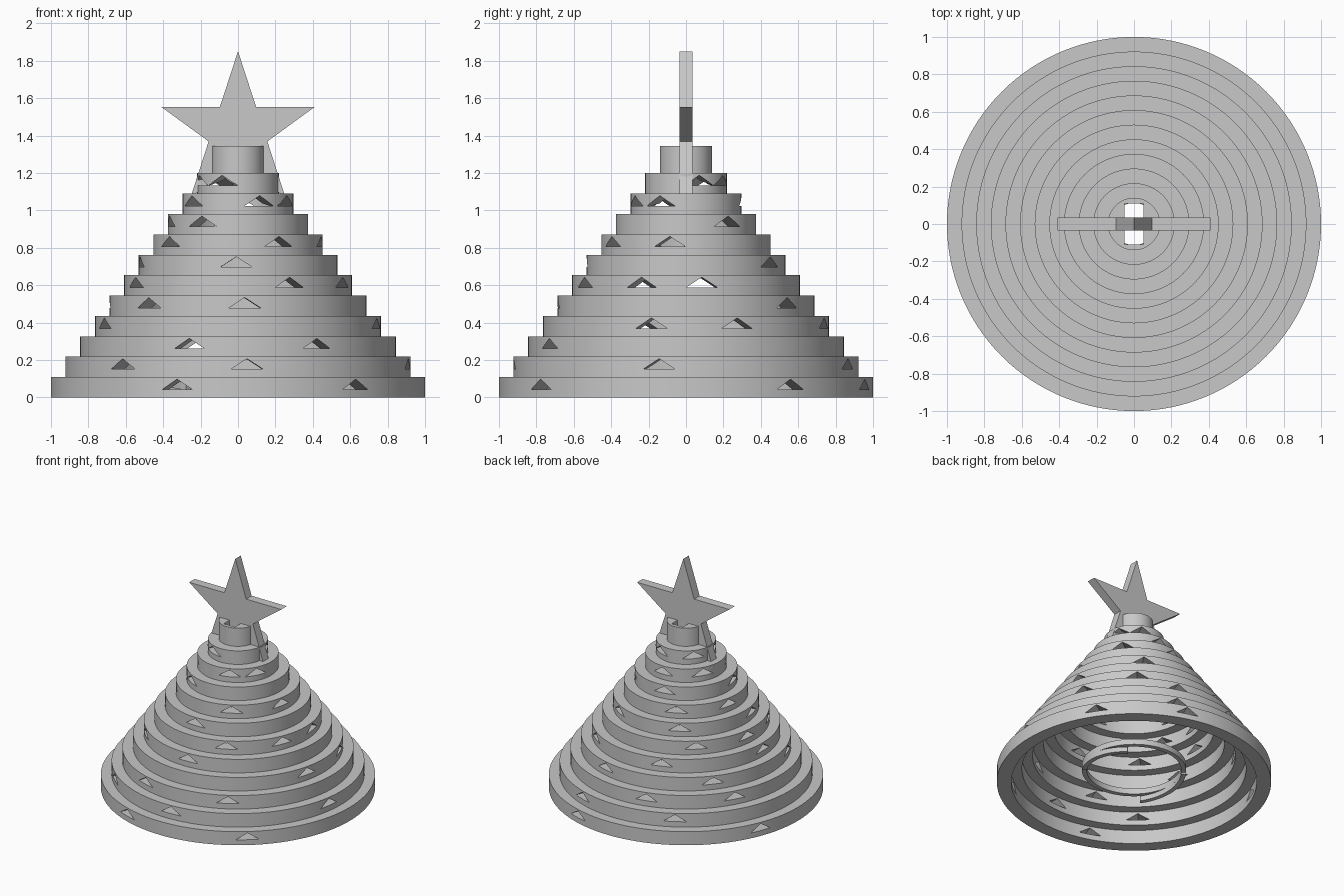
import bpy, bmesh, math
from mathutils import Matrix, Vector

old = bpy.data.objects.get("Cube")
if old:
    bpy.data.objects.remove(old)

grey = bpy.data.materials.new("plain grey")
grey.diffuse_color = (0.58, 0.58, 0.58, 1)
grey.use_nodes = True
grey.node_tree.nodes["Principled BSDF"].inputs["Base Color"].default_value = (0.58, 0.58, 0.58, 1)

TIERS = 12
STEP = 0.0782
RISE = 0.109
WALL = 0.105
TOP = 1.345
SEGMENTS = 128


def finish(name, bm, smooth=False):
    bmesh.ops.recalc_face_normals(bm, faces=bm.faces)
    mesh = bpy.data.meshes.new(name)
    bm.to_mesh(mesh)
    bm.free()
    mesh.materials.append(grey)
    obj = bpy.data.objects.new(name, mesh)
    bpy.context.collection.objects.link(obj)
    if smooth:
        shade(obj)
    return obj


def activate(obj):
    bpy.ops.object.select_all(action='DESELECT')
    obj.select_set(True)
    bpy.context.view_layer.objects.active = obj


def shade(obj):
    activate(obj)
    bpy.ops.object.shade_smooth_by_angle(angle=math.radians(30))


def prism(bm, outline, depth, matrix):
    """Extrude an x-z outline along y from depth[0] to depth[1]."""
    ends = [[bm.verts.new(matrix @ Vector((x, y, z))) for x, z in outline] for y in depth]
    bm.faces.new(ends[0])
    bm.faces.new(ends[1][::-1])
    n = len(outline)
    for i in range(n):
        j = (i + 1) % n
        bm.faces.new((ends[0][i], ends[1][i], ends[1][j], ends[0][j]))


def sweep_arc(bm, inner, outer, height, start, end, z_start, z_end, steps):
    """Rectangular bar along an arc, optionally ramping in z."""
    rows = []
    for k in range(steps + 1):
        t = k / steps
        a = math.radians(start + (end - start) * t)
        z = z_start + (z_end - z_start) * t
        section = ((inner, z), (outer, z), (outer, z + height), (inner, z + height))
        rows.append([bm.verts.new((r * math.cos(a), r * math.sin(a), h)) for r, h in section])
    for p, q in zip(rows, rows[1:]):
        for i in range(4):
            j = (i + 1) % 4
            bm.faces.new((p[i], p[j], q[j], q[i]))
    if abs(end - start) < 360:
        bm.faces.new(rows[0])
        bm.faces.new(rows[-1])
    else:
        bmesh.ops.remove_doubles(bm, verts=bm.verts, dist=1e-5)


# Stepped hollow cone, lathed from a staircase profile
outside, inside = [], []
for i in range(TIERS):
    radius = 1 - STEP * i
    top = TOP if i == TIERS - 1 else RISE * (i + 1)
    outside += [(radius, RISE * i), (radius, top)]
    if i < TIERS - 1:
        inside += [(radius - WALL, RISE * i), (radius - WALL, top)]
profile = [(0, TOP)] + outside[::-1] + inside + [(0, RISE * (TIERS - 1))]
bm = bmesh.new()
line = [bm.verts.new((r, 0, z)) for r, z in profile]
edges = [bm.edges.new(pair) for pair in zip(line, line[1:])]
bmesh.ops.spin(bm, geom=line + edges, cent=(0, 0, 0), axis=(0, 0, 1),
               angle=math.tau, steps=SEGMENTS, use_merge=True)
bmesh.ops.remove_doubles(bm, verts=bm.verts, dist=1e-5)
bmesh.ops.dissolve_degenerate(bm, edges=bm.edges, dist=1e-6)
tree = finish("stepped_tree", bm)

# Triangular windows (angles in degrees for each tier) and the top slot
windows = [
    (-109, -51, 34, 73, 158), (-132, -87, -9, 70, 120), (-108, -60, 105, 150),
    (-159, -14, 21, 75, 140), (-134, -87, 52, 110, 180), (-154, -63, -23, 8, 132, 172),
    (-170, -91, 58, 120), (-144, -61, -11, 116, 168), (-167, -121, 37, 100),
    (-146, -67, -28, 90, 150), (-160, -113, 19, 65, 140)]
bm = bmesh.new()
for i, angles in enumerate(windows):
    radius = 1 - STEP * i
    base = RISE * i + 0.043
    triangle = ((-0.085, base), (0.085, base), (0, base + 0.055))
    for a in angles:
        prism(bm, triangle, (-radius - 0.05, -radius + 0.16),
              Matrix.Rotation(math.radians(a + 90), 4, 'Z'))
slot = ((-0.05, 1.17), (0.05, 1.17), (0.05, 1.4), (-0.05, 1.4))
prism(bm, slot, (-0.11, 0.11), Matrix())
cutter = finish("window_cutter", bm)
cutter.hide_render = True

cut = tree.modifiers.new("windows", 'BOOLEAN')
cut.operation = 'DIFFERENCE'
cut.solver = 'EXACT'
cut.use_self = True
cut.object = cutter
activate(tree)
bpy.ops.object.modifier_apply(modifier=cut.name)
bpy.data.objects.remove(cutter)
shade(tree)

# Five-pointed star standing on the top
points = []
for k in range(10):
    r = 0.431 if k % 2 == 0 else 0.165
    a = math.pi * k / 5
    points.append((r * math.sin(a), 1.42 + r * math.cos(a)))
bm = bmesh.new()
prism(bm, points, (-0.035, 0.035), Matrix())
finish("top_star", bm)

# Ring inside the base with two ramped arms
bm = bmesh.new()
sweep_arc(bm, 0.345, 0.38, 0.045, 0, 360, 0.10, 0.10, 64)
finish("inner_ring", bm, True)
for name, start in (("ring_arm_left", -35), ("ring_arm_right", 145)):
    bm = bmesh.new()
    sweep_arc(bm, 0.345, 0.38, 0.04, start, start + 78, 0.085, 0.04, 20)
    finish(name, bm, True)
